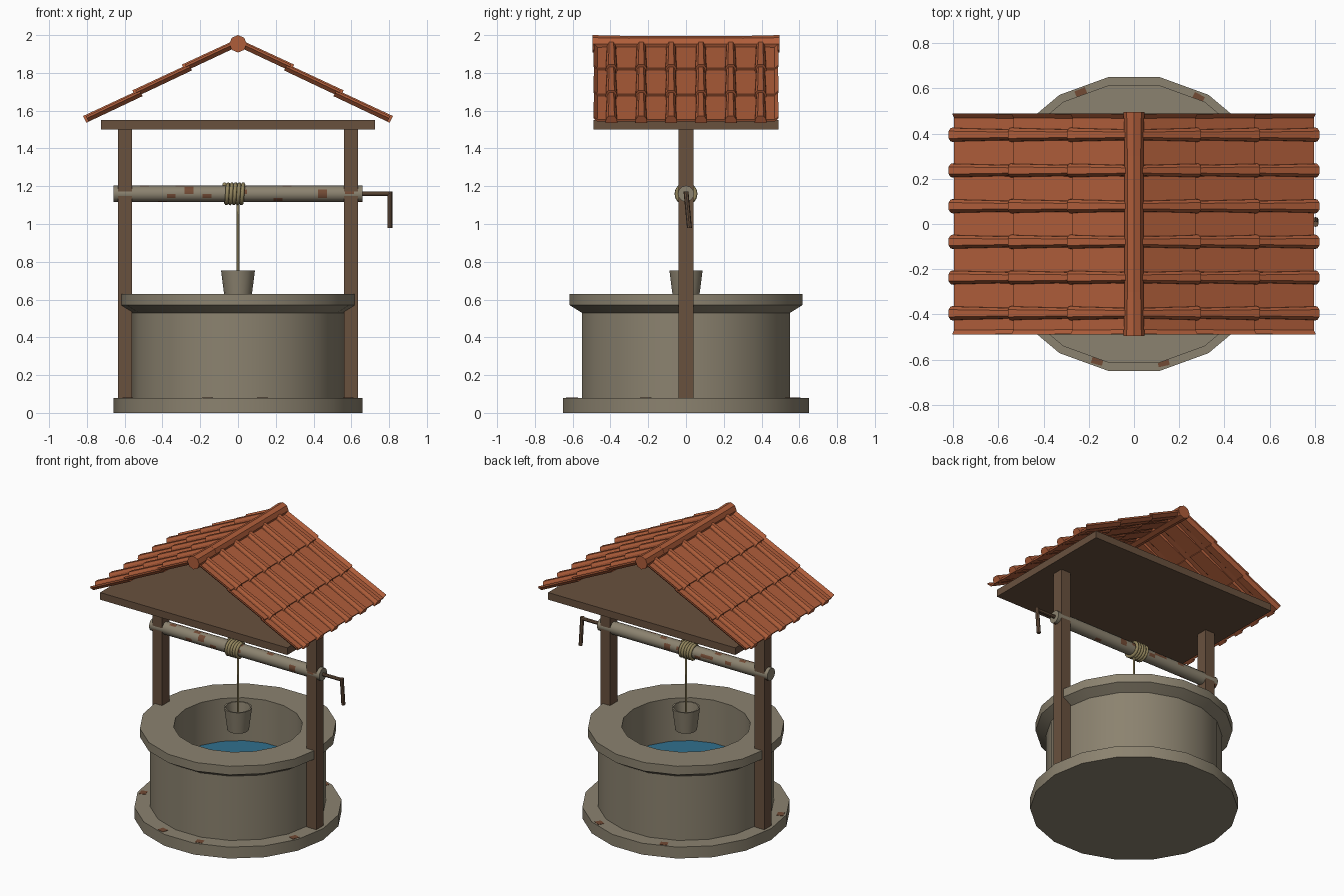
import bpy, bmesh, random
from math import cos, sin, pi, radians
from mathutils import Matrix, Vector

random.seed(4)
cube = bpy.data.objects.get("Cube")
if cube:
    bpy.data.objects.remove(cube, do_unlink=True)


def material(name, r, g, b):
    m = bpy.data.materials.new(name)
    m.use_nodes = True
    m.diffuse_color = (r, g, b, 1)
    m.node_tree.nodes["Principled BSDF"].inputs["Base Color"].default_value = (r, g, b, 1)
    return m


STONE = material("stone", 0.26, 0.225, 0.16)
WOOD = material("brown wood", 0.14, 0.082, 0.048)
TILE = material("terracotta", 0.43, 0.11, 0.042)
WATER = material("water blue", 0.03, 0.16, 0.27)
ROPE = material("rope tan", 0.29, 0.235, 0.11)
RUST = material("rust brown", 0.17, 0.07, 0.035)


def finish(name, bm, mats, smooth=False):
    bmesh.ops.recalc_face_normals(bm, faces=bm.faces)
    mesh = bpy.data.meshes.new(name)
    bm.to_mesh(mesh)
    bm.free()
    for m in mats:
        mesh.materials.append(m)
    ob = bpy.data.objects.new(name, mesh)
    bpy.context.collection.objects.link(ob)
    if smooth:
        bpy.ops.object.select_all(action="DESELECT")
        ob.select_set(True)
        bpy.context.view_layer.objects.active = ob
        bpy.ops.object.shade_smooth_by_angle(angle=radians(35))
    return ob


def loft(bm, rings):
    """Bridge equal rings of points and cap both ends."""
    loops = [[bm.verts.new(p) for p in ring] for ring in rings]
    n = len(loops[0])
    for a, b in zip(loops, loops[1:]):
        for i in range(n):
            j = (i + 1) % n
            bm.faces.new((a[i], a[j], b[j], b[i]))
    bm.faces.new(loops[0][::-1])
    bm.faces.new(loops[-1])


def ring(r, z, n):
    return [(r * cos(2 * pi * i / n), r * sin(2 * pi * i / n), z) for i in range(n)]


def lathe(name, profile, n, mat):
    bm = bmesh.new()
    loft(bm, [ring(r, z, n) for r, z in profile])
    return finish(name, bm, [mat], True)


def box(name, lo, hi, mat):
    bm = bmesh.new()
    lo, hi = Vector(lo), Vector(hi)
    bmesh.ops.create_cube(bm, size=1)
    scale = Matrix.Diagonal(hi - lo)
    for v in bm.verts:
        v.co = (lo + hi) / 2 + scale @ v.co
    return finish(name, bm, [mat])


def tube(name, points, r, mat):
    curve = bpy.data.curves.new(name, "CURVE")
    curve.dimensions = "3D"
    curve.bevel_depth, curve.bevel_resolution, curve.use_fill_caps = r, 1, True
    spline = curve.splines.new("POLY")
    spline.points.add(len(points) - 1)
    for p, co in zip(spline.points, points):
        p.co = (*co, 1)
    curve.materials.append(mat)
    ob = bpy.data.objects.new(name, curve)
    bpy.context.collection.objects.link(ob)


# Stone well: base step, drum, flared rim and hollow shaft
SIDES = 18
lathe("well_wall", [(0.66, 0), (0.66, 0.08), (0.56, 0.08), (0.56, 0.53), (0.625, 0.57),
                    (0.625, 0.63), (0.41, 0.63), (0.41, 0.3)], SIDES, STONE)
lathe("water", [(0.409, 0.31), (0.409, 0.33)], SIDES, WATER)

# Worn patches on the base step
for k, angle in enumerate((-78, -20, 63, 112, 200, 255)):
    patch = box("base_stain_%d" % k, (0.6, -0.025, 0.079), (0.643, 0.025, 0.082), RUST)
    patch.rotation_euler.z = radians(angle)

# Posts and ceiling board
for side, label in ((1, "left"), (-1, "right")):
    x0, x1 = sorted((side * 0.56, side * 0.635))
    box(label + "_post", (x0, -0.04, 0.08), (x1, 0.04, 1.5), WOOD)
box("ceiling_board", (-0.725, -0.49, 1.5), (0.725, 0.49, 1.55), WOOD)

# Axle with randomly worn facets
AXLE_Z = 1.16
bm = bmesh.new()
steps = 28
loft(bm, [[(-0.66 + 1.32 * k / steps, y, AXLE_Z + z) for z, y, _ in ring(0.043, 0, 12)]
          for k in range(steps + 1)])
for f in bm.faces:
    if len(f.verts) == 4 and random.random() < 0.08:
        f.material_index = 1
finish("axle", bm, [STONE, RUST], True)

# Crank handle
bm = bmesh.new()
loft(bm, [[(x, y, AXLE_Z + z) for y, z, _ in ring(0.012, 0, 8)] for x in (0.65, 0.8)])
loft(bm, [[(0.804 + x, y + dy, z) for x, y, _ in ring(0.013, 0, 8)]
          for z, dy in ((1.172, 0), (0.98, 0.018))])
finish("crank_handle", bm, [WOOD], True)

# Rope coiled on the axle and hanging to the bucket
coil = [(-0.072 + 0.1 * i / 80, 0.05 * sin(2 * pi * i / 16), AXLE_Z + 0.05 * cos(2 * pi * i / 16))
        for i in range(81)]
tube("rope_coil", coil, 0.011, ROPE)
tube("rope", [(0, 0, AXLE_Z - 0.04), (0, 0, 0.625)], 0.007, ROPE)

# Bucket
lathe("bucket", [(0.07, 0.6), (0.09, 0.755), (0.08, 0.755), (0.063, 0.62)], 14, STONE)

# Roof tiles, laid in slope coordinates: u down the slope, v along the ridge, w outward
PITCH = radians(27.5)


def on_slope(side, u, v, w):
    return (side * (u * cos(PITCH) + w * sin(PITCH)), v, 1.94 - u * sin(PITCH) + w * cos(PITCH))


def pan(half):
    """Shallow trough section of a flat tile."""
    outer = [(-half, 0.02), (-half + 0.02, 0), (half - 0.02, 0), (half, 0.02)]
    return outer + [(v, w + 0.012) for v, w in reversed(outer)]


def cap(half, height):
    """Raised section of a covering tile."""
    return [(-half, 0.012), (half, 0.012), (half * 0.9, height * 0.65), (half * 0.5, height),
            (-half * 0.5, height), (-half * 0.9, height * 0.65)]


def lay(bm, side, v0, u_low, u_high, low, high):
    loft(bm, [[on_slope(side, u, v0 + v, w) for v, w in section]
              for u, section in ((u_low, low), (u_high, high))])


SPACING = 0.158
pans, caps = bmesh.new(), bmesh.new()
for side in (1, -1):
    for row in range(3):
        low = 0.885 - 0.295 * row
        high = max(low - 0.315, 0)
        for col in range(-3, 4):
            edge = abs(col) == 3
            centre = col * SPACING if not edge else col / 3 * 0.442
            half = 0.048 if edge else 0.077
            raised = [(v, w + 0.012) for v, w in pan(half)]
            lay(pans, side, centre, low, high, raised, pan(half * 0.94))
        for col in range(6):
            lay(caps, side, (col - 2.5) * SPACING, low + 0.013, high + 0.01,
                cap(0.032, 0.052), cap(0.023, 0.038))
finish("flat_tiles", pans, [TILE])
finish("cover_tiles", caps, [TILE])

# Ridge tiles
bm = bmesh.new()
for y0, y1, r0, r1 in ((-0.495, -0.28, 0.046, 0.041), (-0.3, 0.3, 0.042, 0.042),
                       (0.28, 0.495, 0.041, 0.046)):
    loft(bm, [[(x, y, 1.954 + z) for x, z, _ in ring(r, 0, 8)] for y, r in ((y0, r0), (y1, r1))])
finish("ridge_tiles", bm, [TILE])
